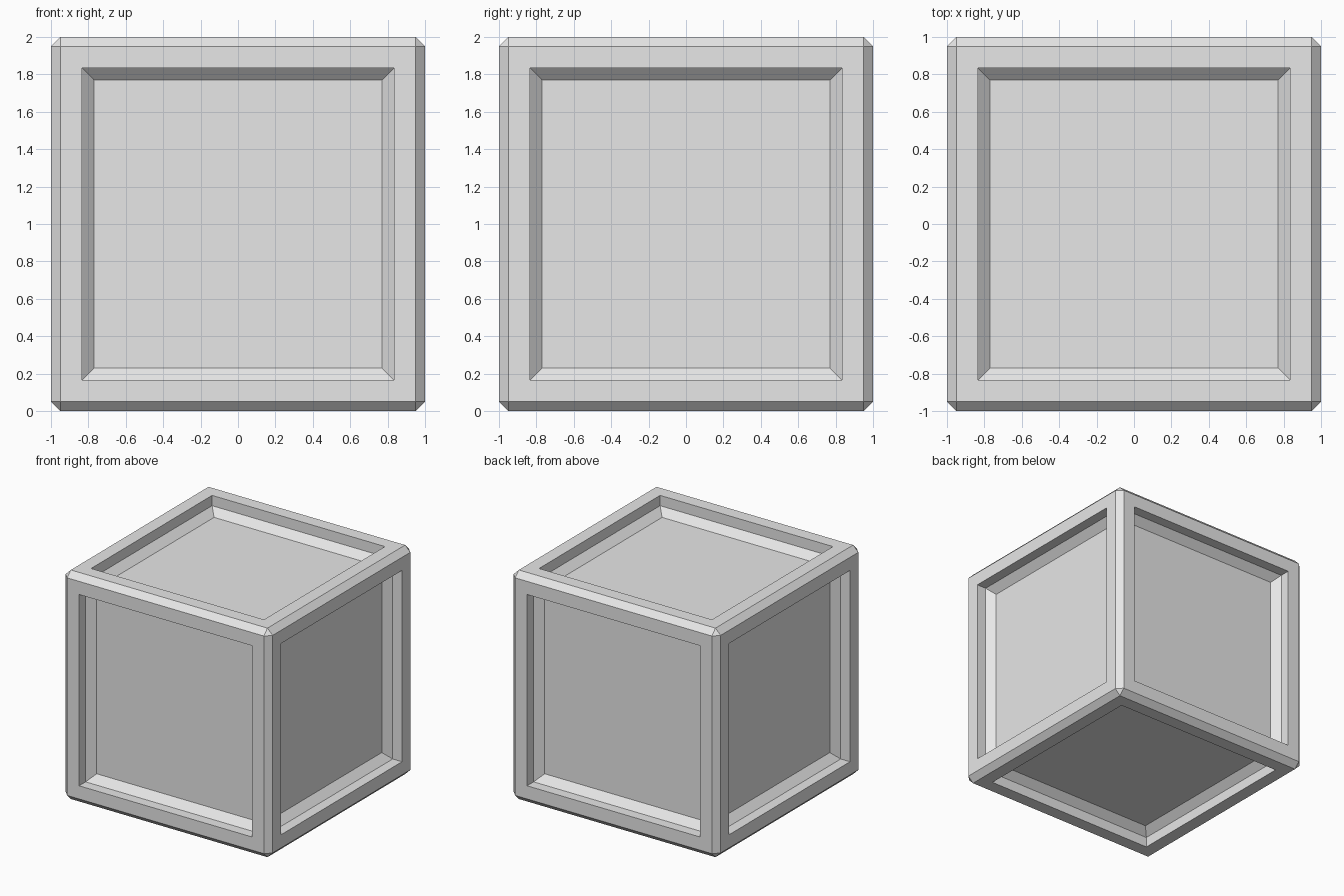
import bpy
import bmesh

# Remove the default cube
default = bpy.data.objects.get("Cube")
if default:
    bpy.data.objects.remove(default, do_unlink=True)

# Single plain material
grey = bpy.data.materials.new("light grey")
grey.use_nodes = True
colour = (0.8, 0.8, 0.8, 1.0)
grey.diffuse_color = colour
grey.node_tree.nodes["Principled BSDF"].inputs["Base Color"].default_value = colour

SIZE = 2.0
CHAMFER = 0.05
# Each step is (inward distance, sunken depth): flat rim, straight wall, sloped wall
PANEL_STEPS = [(0.115, 0.0), (0.0, 0.09), (0.065, 0.06)]

# Chamfered block
bm = bmesh.new()
bmesh.ops.create_cube(bm, size=SIZE)
bmesh.ops.bevel(bm, geom=bm.edges[:], offset=CHAMFER, offset_type='OFFSET',
                segments=1, profile=0.5, affect='EDGES')
bm.normal_update()

# Recessed panel in each of the six sides
panels = [f for f in bm.faces if f.calc_area() > 1.0]
for inward, depth in PANEL_STEPS:
    bmesh.ops.inset_individual(bm, faces=panels, thickness=inward,
                               depth=-depth, use_even_offset=True)
    bm.normal_update()

# Stand the block on the ground
bmesh.ops.translate(bm, verts=bm.verts[:], vec=(0, 0, SIZE / 2))

mesh = bpy.data.meshes.new("panelled_crate")
bm.to_mesh(mesh)
bm.free()
mesh.materials.append(grey)
crate = bpy.data.objects.new("panelled_crate", mesh)
bpy.context.scene.collection.objects.link(crate)
